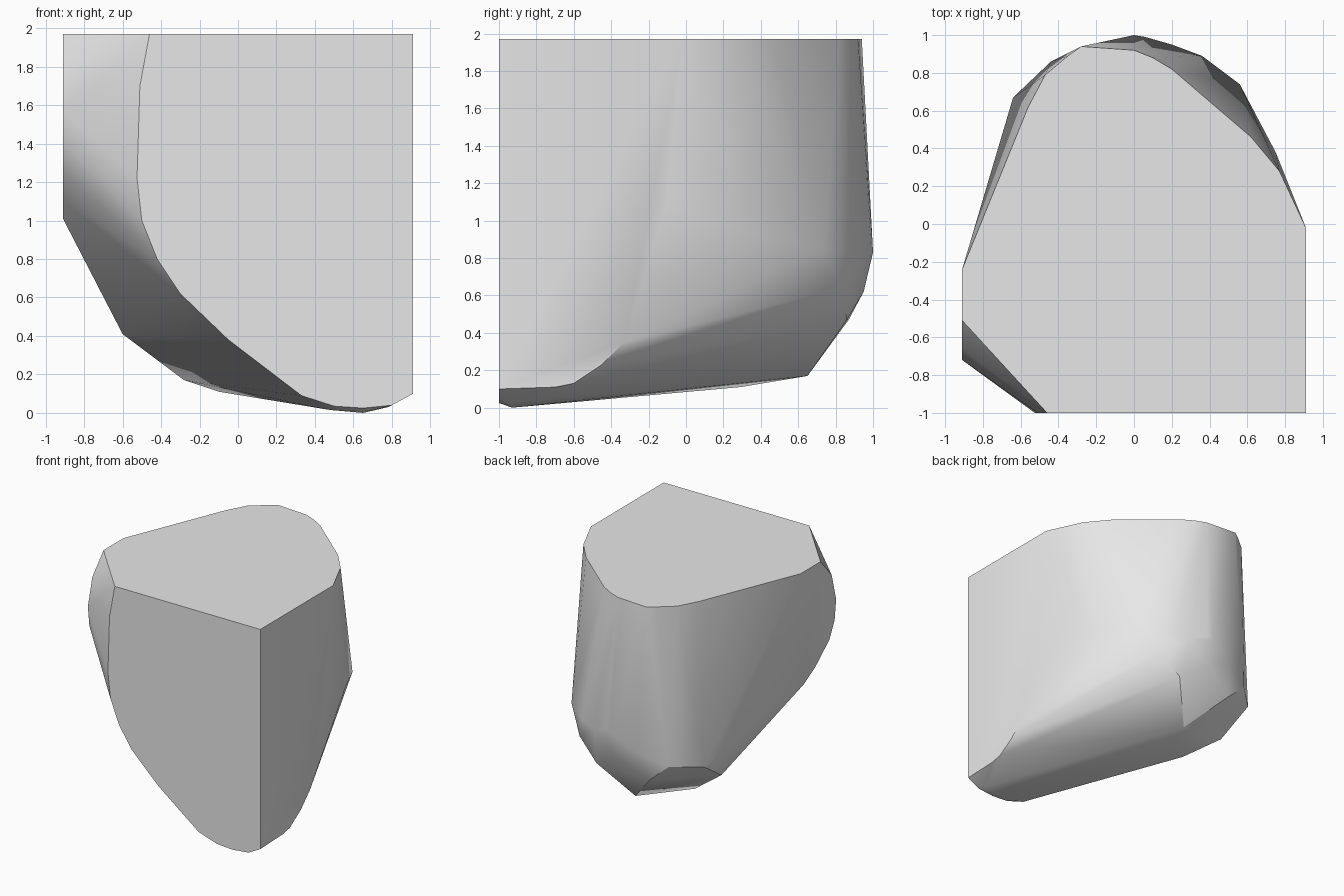
import bpy
import bmesh
import math

default_cube = bpy.data.objects.get("Cube")
if default_cube:
    bpy.data.objects.remove(default_cube, do_unlink=True)

# Flat sides of the block
TOP, FRONT, SIDE = 1.97, -1.0, 0.91


def make_material(name, value):
    material = bpy.data.materials.new(name)
    material.use_nodes = True
    colour = (value, value, value, 1.0)
    material.diffuse_color = colour
    material.node_tree.nodes["Principled BSDF"].inputs["Base Color"].default_value = colour
    return material


def outline(place, profile):
    """Lift a flat profile onto one of the block's sides."""
    return [place(a, b) for a, b in profile]


# Flat front, with a slanted lower edge (x, z)
front = outline(lambda x, z: (x, FRONT, z), [
    (-.46, TOP), (-.51, 1.7), (-.525, 1.22), (-.5, 1), (-.42, .8),
    (-.3, .62), (-.05, .38), (.33, .09), (.5, .035), (.65, .025),
    (.8, .04), (SIDE, .1), (SIDE, TOP)])

# Flat top with a rounded back (x, y)
top = outline(lambda x, y: (x, y, TOP), [
    (SIDE, -.02), (.77, .28), (.62, .46), (.2, .82), (.1, .88), (0, .92),
    (-.28, .94), (-.35, .89), (-.47, .79), (-.56, .62)])

# Flat +x side (y, z)
left_side = outline(lambda y, z: (SIDE, y, z), [
    (-.1, 1.1), (-.33, .35), (-.45, .23), (-.6, .13), (-.7, .11)])

# Small flat -x side (y, z)
right_side = outline(lambda y, z: (-SIDE, y, z), [
    (-.24, TOP), (-.51, TOP), (-.66, 1.8), (-.72, 1.57), (-.7, 1.4),
    (-.63, 1.26), (-.44, 1.1), (-.28, 1.01)])

# Worn lower corners and the keel that runs under the block
keel = [(.48, -.93, .015), (.65, -.93, 0), (.78, -.93, .03),
        (-.1, .29, .11), (-.28, .28, .17), (.02, .65, .17)]
back_corners = [(-.6, .38, .41), (-.64, .67, .6), (-.44, .86, .62),
                (-.27, .87, .47), (.24, .86, .47), (.42, .83, .64),
                (.56, .74, .85), (.75, .38, .92)]
back_bulge = [(-.2, .955, .72), (0, .95, .62), (0, 1, .83),
              (.06, .99, .85), (.2, .95, .8), (.36, .89, .83)]

# Wrap all outlines in one convex skin
bm = bmesh.new()
for point in front + top + left_side + right_side + keel + back_corners + back_bulge:
    bm.verts.new(point)
hull = bmesh.ops.convex_hull(bm, input=bm.verts[:], use_existing_faces=False)
loose = set(hull["geom_interior"]) | set(hull["geom_unused"])
bmesh.ops.delete(bm, geom=[v for v in loose if isinstance(v, bmesh.types.BMVert)],
                 context="VERTS")
bmesh.ops.dissolve_limit(bm, angle_limit=math.radians(.5),
                         verts=bm.verts[:], edges=bm.edges[:])
bmesh.ops.recalc_face_normals(bm, faces=bm.faces[:])

mesh = bpy.data.meshes.new("rock_block")
bm.to_mesh(mesh)
bm.free()
rock = bpy.data.objects.new("rock_block", mesh)
bpy.context.collection.objects.link(rock)
mesh.materials.append(make_material("stone_grey", .8))

# Smooth the worn faces but keep the cut edges crisp
bpy.ops.object.select_all(action="DESELECT")
rock.select_set(True)
bpy.context.view_layer.objects.active = rock
bpy.ops.object.shade_smooth_by_angle(angle=math.radians(30))
